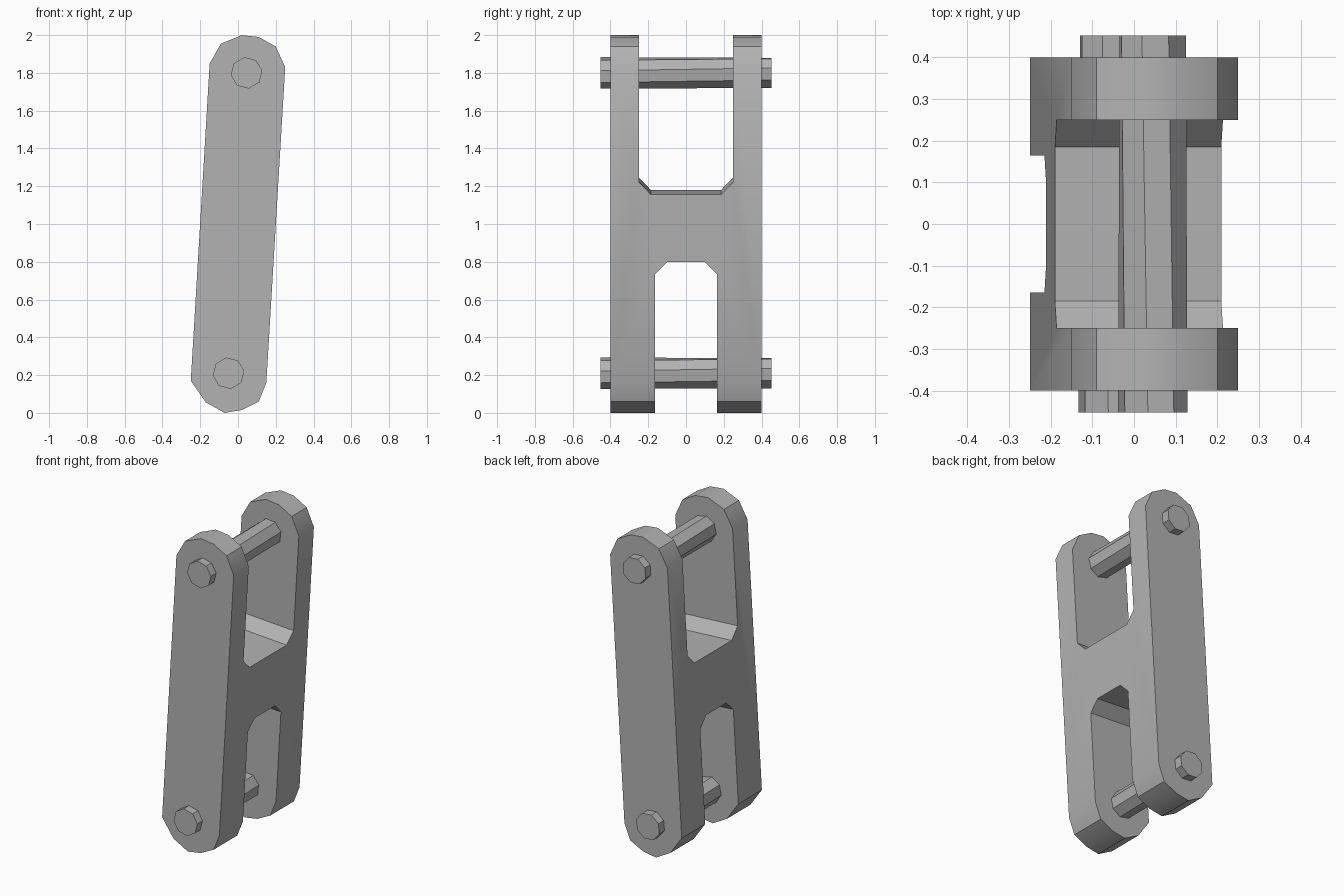
import bpy
import bmesh
import math
from mathutils import Matrix, Vector

if "Cube" in bpy.data.objects:
    bpy.data.objects.remove(bpy.data.objects["Cube"], do_unlink=True)

grey = bpy.data.materials.new("plain grey")
grey.use_nodes = True
colour = (0.45, 0.45, 0.45, 1)
grey.diffuse_color = colour
grey.node_tree.nodes["Principled BSDF"].inputs["Base Color"].default_value = colour

SLOPE = 0.06  # lean of the link toward +x
BOTTOM, TOP = (-0.05, 0.21), (0.045, 1.80)  # pin centres in x, z


def prism(name, start, offset):
    """Closed outline of points, extruded along offset."""
    bm = bmesh.new()
    face = bm.faces.new([bm.verts.new(p) for p in start])
    new = bmesh.ops.extrude_face_region(bm, geom=[face])["geom"]
    bmesh.ops.translate(bm, verts=[v for v in new if isinstance(v, bmesh.types.BMVert)],
                        vec=Vector(offset))
    bmesh.ops.recalc_face_normals(bm, faces=bm.faces)
    return finish(name, bm)


def finish(name, bm):
    mesh = bpy.data.meshes.new(name)
    bm.to_mesh(mesh)
    bm.free()
    mesh.materials.append(grey)
    obj = bpy.data.objects.new(name, mesh)
    bpy.context.collection.objects.link(obj)
    return obj


def activate(obj):
    bpy.ops.object.select_all(action="DESELECT")
    obj.select_set(True)
    bpy.context.view_layer.objects.active = obj


# Link body: leaning bar with rounded, faceted ends
outline = [(-0.15, 1.85), (-0.09, 1.955), (0.02, 2.0), (0.11, 1.99), (0.20, 1.94), (0.25, 1.83),
           (0.15, 0.16), (0.11, 0.06), (0.02, 0.015), (-0.07, 0.0), (-0.17, 0.055), (-0.25, 0.17)]
body = prism("link_body", [(x, -0.4, z) for x, z in outline], (0, 0.8, 0))

# Upper and lower fork slots, chamfered in the inner corners
upper = [(0.25, 2.3), (0.25, 1.235), (0.185, 1.168)]
lower = [(0.165, -0.3), (0.165, 0.745), (0.10, 0.81)]
for name, half in (("upper_slot", upper), ("lower_slot", lower)):
    loop = half + [(-y, z) for y, z in reversed(half)]
    cutter = prism(name, [(-0.5, y, z + 0.5 * SLOPE) for y, z in loop], (1, 0, -SLOPE))
    cut = body.modifiers.new(name, "BOOLEAN")
    cut.operation, cut.solver, cut.object = "DIFFERENCE", "EXACT", cutter
    activate(body)
    bpy.ops.object.modifier_apply(modifier=name)
    bpy.data.objects.remove(cutter, do_unlink=True)

# Pins through the forks, slightly twisted along their length
for name, (x, z) in (("lower_pin", BOTTOM), ("upper_pin", TOP)):
    bm = bmesh.new()
    bmesh.ops.create_cone(bm, cap_ends=True, segments=8, radius1=0.084, radius2=0.084, depth=0.906)
    for v in bm.verts:
        v.co = Matrix.Rotation(math.radians(8 if v.co.z > 0 else 18), 3, "Z") @ v.co
    bm.transform(Matrix.Translation((x, 0, z)) @ Matrix.Rotation(math.pi / 2, 4, "X"))
    pin = finish(name, bm)

activate(body)
bpy.ops.object.shade_smooth_by_angle(angle=math.radians(30))
